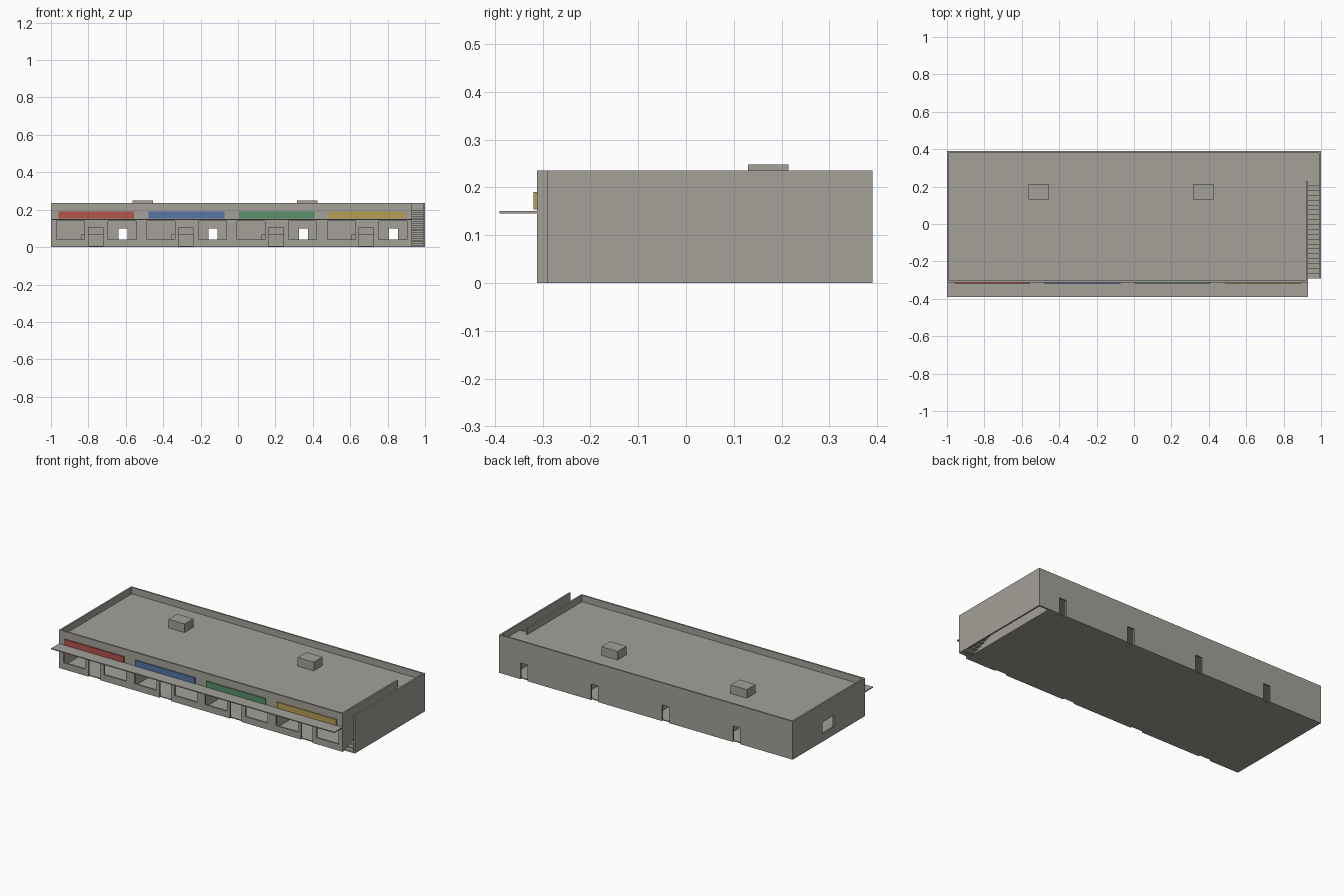
import bpy
import bmesh

cube = bpy.data.objects.get("Cube")
if cube:
    bpy.data.objects.remove(cube, do_unlink=True)


def material(name, srgb):
    lin = [((c + 0.055) / 1.055) ** 2.4 for c in srgb] + [1.0]
    m = bpy.data.materials.new(name)
    m.use_nodes = True
    m.diffuse_color = lin
    m.node_tree.nodes["Principled BSDF"].inputs["Base Color"].default_value = lin
    return m


concrete = material("concrete grey", (0.64, 0.63, 0.60))
sign_colours = [
    material("sign red", (0.70, 0.33, 0.30)),
    material("sign blue", (0.33, 0.46, 0.65)),
    material("sign green", (0.34, 0.57, 0.42)),
    material("sign yellow", (0.72, 0.62, 0.33)),
]


def boxes(name, spans, mat=concrete):
    """One object made of boxes, each (x0, x1, y0, y1, z0, z1)."""
    bm = bmesh.new()
    for x0, x1, y0, y1, z0, z1 in spans:
        for v in bmesh.ops.create_cube(bm, size=1)["verts"]:
            v.co = (x1 if v.co.x > 0 else x0,
                    y1 if v.co.y > 0 else y0,
                    z1 if v.co.z > 0 else z0)
    mesh = bpy.data.meshes.new(name)
    bm.to_mesh(mesh)
    bm.free()
    mesh.materials.append(mat)
    ob = bpy.data.objects.new(name, mesh)
    bpy.context.scene.collection.objects.link(ob)
    return ob


def cut(ob, spans):
    """Cut box-shaped openings and discard the cutter."""
    cutter = boxes("opening_cutter", spans)
    cutter.hide_render = True
    mod = ob.modifiers.new("openings", "BOOLEAN")
    mod.object = cutter
    mod.operation = "DIFFERENCE"
    mod.solver = "EXACT"
    bpy.context.view_layer.objects.active = ob
    bpy.ops.object.modifier_apply(modifier=mod.name)
    bpy.data.objects.remove(cutter, do_unlink=True)


# Main dimensions
LEFT, SIDE, OUTER = -1.0, 0.93, 1.0
FRONT, BACK = -0.312, 0.39
TOP, ROOF, T = 0.235, 0.195, 0.01
PITCH = (SIDE - LEFT) / 4
units = [LEFT + PITCH * i for i in range(4)]

# Front wall: window, door, window in every unit
front_wall = boxes("front_wall", [(LEFT, SIDE, FRONT, FRONT + T, 0, TOP)])
front_holes = []
for s in units:
    for a, b, low, high in ((0.03, 0.18, 0.04, 0.14),
                            (0.20, 0.278, -0.1, 0.105),
                            (0.305, 0.455, 0.04, 0.14)):
        front_holes.append((s + a, s + b, FRONT - 0.1, FRONT + 0.1, low, high))
cut(front_wall, front_holes)

# Back wall with a narrow door per unit
back_wall = boxes("back_wall", [(LEFT, OUTER, BACK - T, BACK, 0, TOP)])
cut(back_wall, [(s + 0.36, s + 0.408, BACK - 0.1, BACK + 0.1, -0.1, 0.10)
                for s in units])

# End walls: a window in one, a roof access gap in the other
end_wall = boxes("right_end_wall",
                 [(LEFT, LEFT + T, FRONT + T, BACK - T, 0, TOP)])
cut(end_wall, [(LEFT - 0.1, LEFT + 0.1, -0.01, 0.10, 0.05, 0.12)])
stair_side = boxes("stair_side_wall",
                   [(SIDE - T, SIDE, FRONT + T, BACK - T, 0, TOP)])
cut(stair_side, [(SIDE - 0.1, SIDE + 0.1, 0.23, BACK - T, ROOF, TOP + 0.1)])
boxes("stair_outer_wall", [(OUTER - T, OUTER, -0.291, BACK - T, 0, TOP)])

# Floor, roof and partitions between units
boxes("floor", [(LEFT + T, SIDE - T, FRONT + T, BACK - T, 0, 0.005)])
boxes("roof", [(LEFT + T, SIDE - T, FRONT + T, BACK - T, ROOF - T, ROOF)])
boxes("partitions", [(s - T / 2, s + T / 2, FRONT + T, BACK - T, 0.005, ROOF - T)
                     for s in units[1:]])

# Low counters inside
boxes("counters", [(s + 0.16, s + 0.29, 0.0, 0.04, 0.005, 0.068) for s in units])

# Outside stair with an open underside and a landing at roof level
STEPS = 20
run, rise = (0.23 + 0.291) / STEPS, ROOF / STEPS
steps = []
for i in range(STEPS):
    y, z = -0.291 + i * run, (i + 1) * rise
    steps.append((SIDE, OUTER - T, y, y + run, max(0, z - 1.8 * rise), z))
boxes("stair_steps", steps)
boxes("stair_landing", [(SIDE, OUTER - T, 0.23, BACK - T, ROOF - T, ROOF)])

# Canopy and coloured sign boards
boxes("canopy", [(LEFT, SIDE, -0.39, FRONT, 0.145, 0.151)])
for i, (s, mat) in enumerate(zip(units, sign_colours)):
    boxes("sign_board_%d" % (i + 1),
          [(s + 0.04, s + 0.445, FRONT - 0.007, FRONT, 0.154, 0.19)], mat)

# Roof units
for i, x in enumerate((-0.565, 0.315)):
    boxes("roof_unit_%d" % (i + 1), [(x, x + 0.11, 0.13, 0.215, ROOF, 0.248)])
